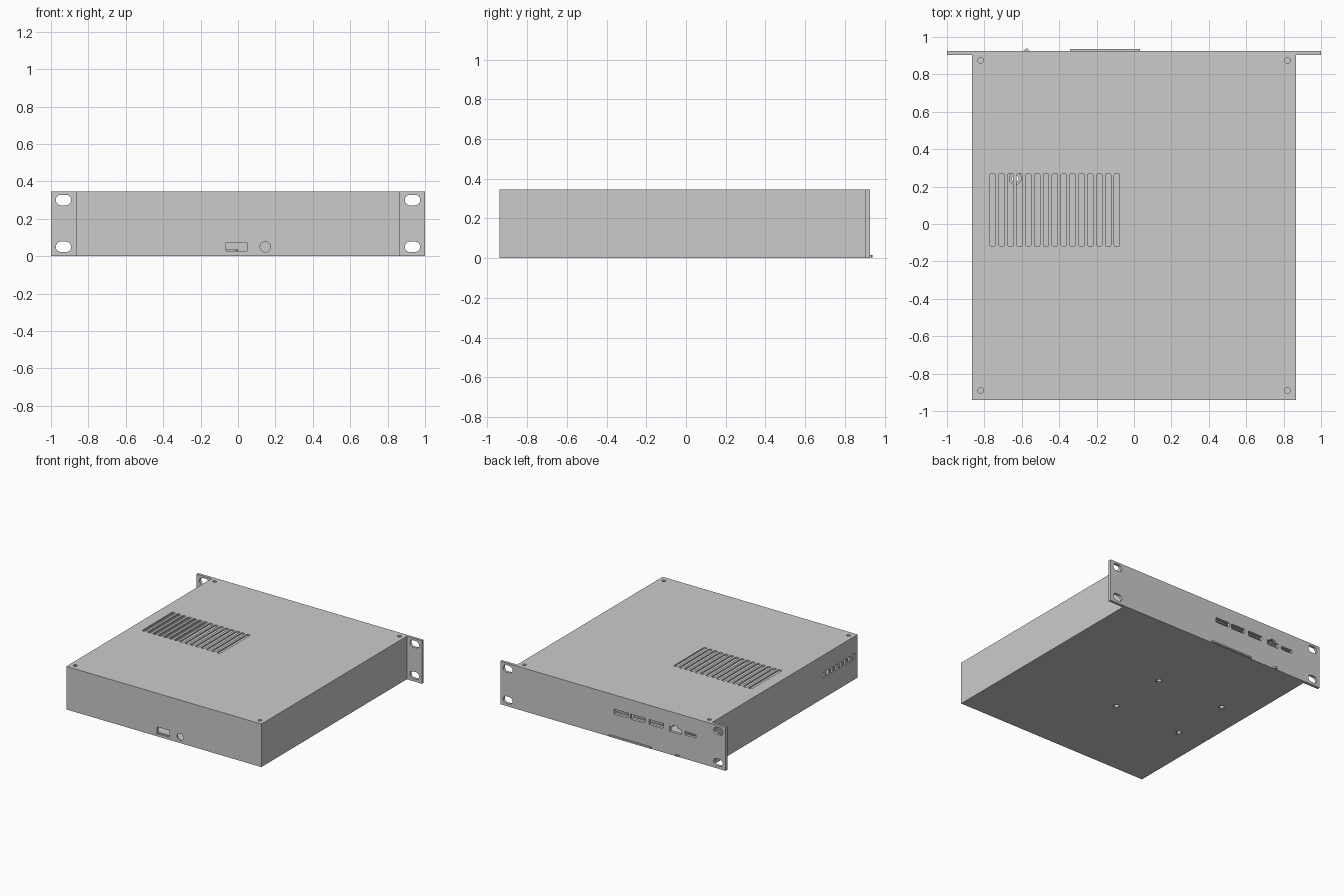
import bpy, bmesh
from math import sin, cos, pi

if "Cube" in bpy.data.objects:
    bpy.data.objects.remove(bpy.data.objects["Cube"])


def rrect(cx, cy, w, h, r=0.0, seg=5):
    """Rounded rectangle outline; r = 0 gives plain corners."""
    if r == 0:
        return [(cx + sx * w / 2, cy + sy * h / 2) for sx, sy in ((1, 1), (-1, 1), (-1, -1), (1, -1))]
    r = min(r, w / 2 - 1e-4, h / 2 - 1e-4)
    pts = []
    for i, (sx, sy) in enumerate(((1, 1), (-1, 1), (-1, -1), (1, -1))):
        for k in range(seg + 1):
            a = (i + k / seg) * pi / 2
            pts.append((cx + sx * (w / 2 - r) + r * cos(a), cy + sy * (h / 2 - r) + r * sin(a)))
    return pts


def circle(cx, cy, r, n=24):
    return [(cx + r * cos(2 * pi * k / n), cy + r * sin(2 * pi * k / n)) for k in range(n)]


PLACE = {'x': lambda u, v, w: (w, u, v), 'y': lambda u, v, w: (u, w, v), 'z': lambda u, v, w: (u, v, w)}


def prisms(name, outlines, axis, lo, hi):
    """One object holding each outline extruded along an axis."""
    bm = bmesh.new()
    for pts in outlines:
        a = [bm.verts.new(PLACE[axis](u, v, lo)) for u, v in pts]
        b = [bm.verts.new(PLACE[axis](u, v, hi)) for u, v in pts]
        bm.faces.new(a)
        bm.faces.new(b)
        for i in range(len(pts)):
            j = (i + 1) % len(pts)
            bm.faces.new((a[i], a[j], b[j], b[i]))
    bmesh.ops.recalc_face_normals(bm, faces=bm.faces)
    me = bpy.data.meshes.new(name)
    bm.to_mesh(me)
    bm.free()
    ob = bpy.data.objects.new(name, me)
    bpy.context.collection.objects.link(ob)
    return ob


def cut(ob, outlines, axis, lo, hi):
    """Cut the extruded outlines out of an object."""
    tool = prisms("cutter", outlines, axis, lo, hi)
    mod = ob.modifiers.new("cut", 'BOOLEAN')
    mod.operation, mod.solver, mod.object = 'DIFFERENCE', 'EXACT', tool
    bpy.context.view_layer.update()
    me = bpy.data.meshes.new_from_object(ob.evaluated_get(bpy.context.evaluated_depsgraph_get()))
    ob.modifiers.clear()
    ob.data = me
    bpy.data.objects.remove(tool)


W, FRONT, BACK, TOP = 0.865, -0.94, 0.903, 0.345
FLOOR, WALL = 0.006, 0.012

# Hollow cover: front, sides and top, open underneath and behind
cover = prisms("chassis_cover", [rrect(0, (FRONT + BACK) / 2, 2 * W, BACK - FRONT)], 'z', FLOOR, TOP)
cut(cover, [rrect(0, (FRONT + WALL + 1.1) / 2, 2 * (W - WALL), 1.1 - FRONT - WALL)], 'z', -0.1, TOP - WALL)

# Top vent slots and corner screw holes
top_holes = [rrect(-0.755 + 0.0474 * i, 0.075, 0.029, 0.39, 0.009) for i in range(15)]
top_holes += [circle(sx * 0.82, y, 0.015) for sx in (-1, 1) for y in (-0.89, 0.875)]
cut(cover, top_holes, 'z', TOP - 0.05, TOP + 0.05)

# Left side vents
cut(cover, [rrect(-0.89 + 0.0545 * i, 0.185, 0.034, 0.042, 0.006) for i in range(8)], 'x', -W - 0.05, -W + 0.05)

# Front power socket opening and round button hole
cut(cover, [rrect(-0.007, 0.05, 0.126, 0.058), circle(0.146, 0.05, 0.028, 32)], 'y', FRONT - 0.05, FRONT + 0.05)
frame = prisms("socket_frame", [rrect(-0.007, 0.05, 0.126, 0.058)], 'y', FRONT + 0.004, FRONT + 0.02)
cut(frame, [rrect(-0.007, 0.05, 0.112, 0.046)], 'y', FRONT - 0.05, FRONT + 0.05)

# Bottom plate with four mounting holes and standoffs
mounts = [(x, y) for x in (-0.035, -0.635) for y in (-0.243, 0.243)]
floor = prisms("bottom_plate", [rrect(0, (FRONT + BACK) / 2, 2 * W, BACK - FRONT)], 'z', 0, FLOOR)
cut(floor, [circle(x, y, 0.024) for x, y in mounts], 'z', -0.05, 0.05)
standoffs = prisms("standoffs", [circle(x, y, 0.034) for x, y in mounts], 'z', FLOOR, 0.035)
cut(standoffs, [circle(x, y, 0.018) for x, y in mounts], 'z', -0.05, 0.1)

# Rack panel with ear slots and port openings
panel = prisms("rack_panel", [rrect(0, TOP / 2, 2, TOP)], 'y', BACK, 0.925)
holes = [rrect(sx * 0.933, z, 0.082, 0.056, 0.028, 8) for sx in (-1, 1) for z in (0.05, 0.3)]
video_x = (-0.072, -0.22, -0.385)
for x in video_x:
    holes.append([(x + u, 0.21 + v) for u, v in
                  ((0.065, 0.02), (-0.065, 0.02), (-0.065, -0.008), (-0.053, -0.02), (0.065, -0.02))])
holes.append([(-0.552 + u, 0.21 + v) for u, v in
              ((0.05, -0.025), (0.05, 0.014), (0.026, 0.014), (0.026, 0.024), (0.014, 0.024), (0.014, 0.033),
               (-0.014, 0.033), (-0.014, 0.024), (-0.026, 0.024), (-0.026, 0.014), (-0.05, 0.014), (-0.05, -0.025))])
holes.append(rrect(-0.686, 0.205, 0.098, 0.028, 0.006))
cut(panel, holes, 'y', 0.85, 1.0)

# Connector tongues inside the ports
prisms("port_tongues", [rrect(x, 0.21, 0.1, 0.01) for x in video_x] + [rrect(-0.686, 0.205, 0.07, 0.008)],
       'y', 0.86, 0.918)

# Lip and small pointer low on the rack panel
prisms("panel_lip", [rrect(-0.155, 0.01, 0.375, 0.012)], 'y', 0.925, 0.935)
prisms("panel_pointer", [[(-0.592, 0.925), (-0.556, 0.925), (-0.574, 0.94)]], 'z', 0.004, 0.016)
